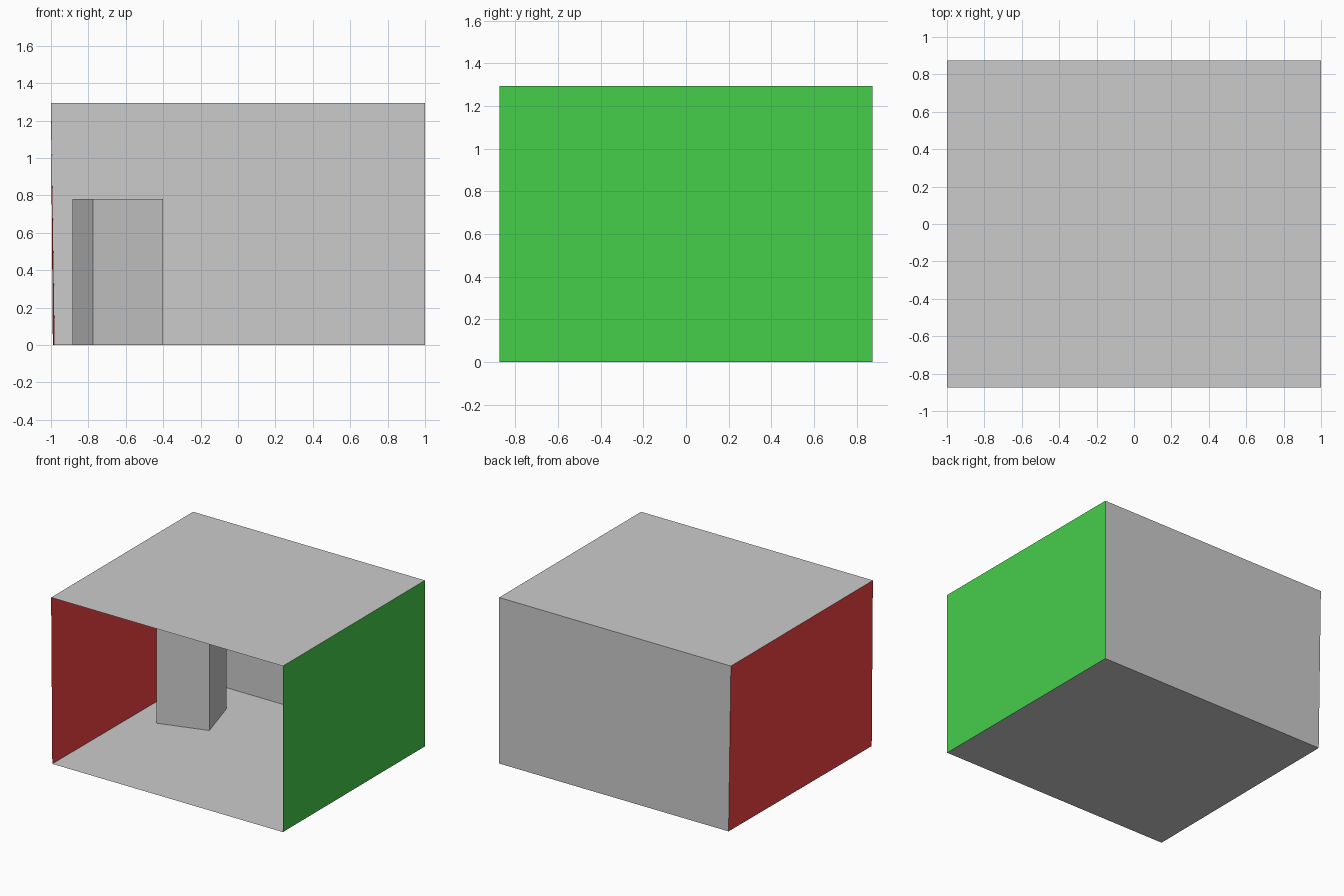
import bpy

if "Cube" in bpy.data.objects:
    bpy.data.objects.remove(bpy.data.objects["Cube"])

W, D, H = 1.0, 0.875, 1.295      # half width, half depth, height of the room
LF, LB = -0.99, -0.98            # left wall leans in slightly at the floor: front, back


def material(name, rgb):
    mat = bpy.data.materials.new(name)
    mat.diffuse_color = (*rgb, 1)
    mat.use_nodes = True
    mat.node_tree.nodes["Principled BSDF"].inputs["Base Color"].default_value = mat.diffuse_color
    return mat


def mesh_object(name, verts, faces, mat=None):
    mesh = bpy.data.meshes.new(name)
    mesh.from_pydata(verts, [], faces)
    obj = bpy.data.objects.new(name, mesh)
    bpy.context.collection.objects.link(obj)
    if mat:
        mesh.materials.append(mat)
    return obj


def panel(name, corners, mat=None):
    return mesh_object(name, corners, [(0, 1, 2, 3)], mat)


def prism(name, base, height):
    n = len(base)
    verts = [(x, y, z) for z in (0, height) for x, y in base]
    sides = [(i, (i + 1) % n, n + (i + 1) % n, n + i) for i in range(n)]
    caps = [tuple(range(n))[::-1], tuple(range(n, 2 * n))]
    return mesh_object(name, verts, sides + caps)


red = material("red", (0.92, 0.055, 0.06))
green = material("green", (0.06, 0.62, 0.07))

# Open-fronted room made of single-sheet panels, normals facing inward
panel("floor", [(LF, -D, 0), (W, -D, 0), (W, D, 0), (LB, D, 0)])
panel("ceiling", [(-W, -D, H), (-W, D, H), (W, D, H), (W, -D, H)])
panel("back_wall", [(LB, D, 0), (W, D, 0), (W, D, H), (-W, D, H)])
panel("left_wall", [(LF, -D, 0), (LB, D, 0), (-W, D, H), (-W, -D, H)], red)
panel("right_wall", [(W, -D, 0), (W, -D, H), (W, D, H), (W, D, 0)], green)

# Tall turned block standing near the left wall
prism("tall_block", [(-0.775, 0.105), (-0.40, 0.219), (-0.51, 0.587), (-0.885, 0.473)], 0.78)
